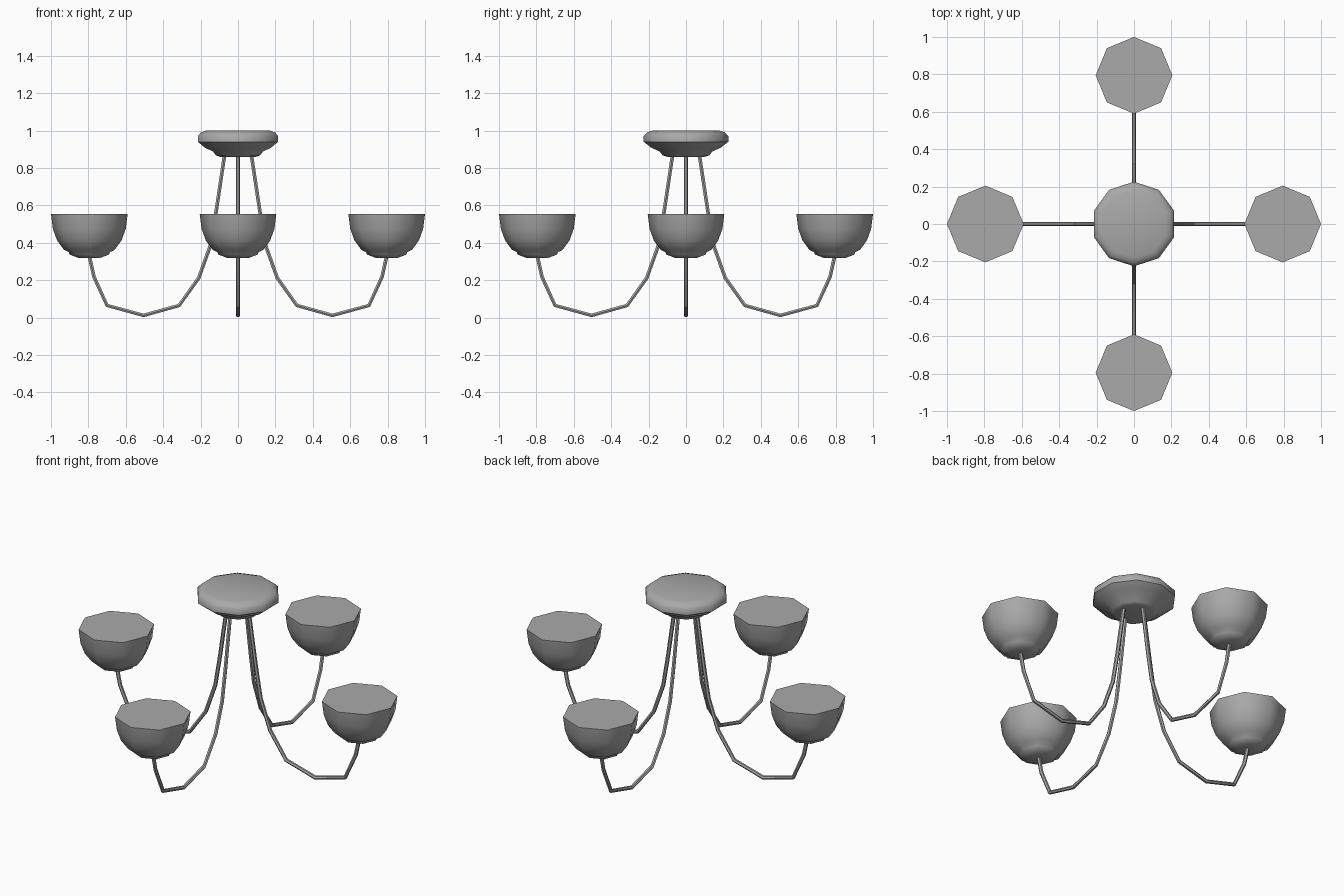
import bpy
import bmesh
from math import cos, sin, pi, radians
from mathutils import Matrix

if "Cube" in bpy.data.objects:
    bpy.data.objects.remove(bpy.data.objects["Cube"], do_unlink=True)

metal = bpy.data.materials.new("brushed_grey")
metal.use_nodes = True
GREY = (0.4, 0.4, 0.4, 1)
metal.diffuse_color = GREY
metal.node_tree.nodes["Principled BSDF"].inputs["Base Color"].default_value = GREY


def finish(obj, angle):
    obj.data.materials.append(metal)
    bpy.ops.object.select_all(action="DESELECT")
    obj.select_set(True)
    bpy.context.view_layer.objects.active = obj
    if obj.type == "CURVE":
        bpy.ops.object.convert(target="MESH")
    bpy.ops.object.shade_smooth_by_angle(angle=radians(angle))


def lathe(name, profile, sides, start, angle):
    """Closed turned solid from (radius, height) points, bottom to top."""
    bm = bmesh.new()
    rings = []
    for r, z in profile:
        turns = [start + 2 * pi * i / sides for i in range(sides)]
        rings.append([bm.verts.new((r * cos(a), r * sin(a), z)) for a in turns])
    for low, high in zip(rings, rings[1:]):
        for i in range(sides):
            j = (i + 1) % sides
            bm.faces.new((low[i], low[j], high[j], high[i]))
    bm.faces.new(rings[0][::-1])
    bm.faces.new(rings[-1])
    mesh = bpy.data.meshes.new(name)
    bm.to_mesh(mesh)
    bm.free()
    obj = bpy.data.objects.new(name, mesh)
    bpy.context.collection.objects.link(obj)
    finish(obj, angle)
    return obj


def arm(name, path, radius):
    """Six-sided bent tube in the xz plane."""
    curve = bpy.data.curves.new(name, "CURVE")
    curve.dimensions = "3D"
    curve.bevel_depth = radius
    curve.bevel_resolution = 1
    curve.use_fill_caps = True
    line = curve.splines.new("POLY")
    line.points.add(len(path) - 1)
    for point, (x, z) in zip(line.points, path):
        point.co = (x, 0, z, 1)
    obj = bpy.data.objects.new(name, curve)
    bpy.context.collection.objects.link(obj)
    finish(obj, 35)
    return bpy.context.view_layer.objects.active


# Ceiling mount
mount = [(0.10, 0.86), (0.125, 0.868), (0.14, 0.888), (0.185, 0.908),
         (0.226, 0.94), (0.226, 0.972), (0.208, 0.99), (0.18, 1.0)]
lathe("ceiling_mount", mount, 10, pi / 2, 50)

# Four arms, each with a bowl shade
arm_path = [(0.07, 0.88), (0.118, 0.56), (0.148, 0.385), (0.21, 0.212), (0.315, 0.065),
            (0.505, 0.012), (0.70, 0.065), (0.77, 0.218), (0.795, 0.33)]
bowl = [(0.055, 0.318), (0.105, 0.337), (0.11, 0.35), (0.135, 0.362), (0.172, 0.412),
        (0.195, 0.475), (0.205, 0.555)]
for k, side in enumerate(("left", "back", "right", "front")):
    turn = Matrix.Rotation(k * pi / 2, 4, "Z")
    arm(side + "_arm", arm_path, 0.011).matrix_world = turn
    shade = lathe(side + "_shade", bowl, 8, 0, 50)
    shade.matrix_world = turn @ Matrix.Translation((0.795, 0, 0))
